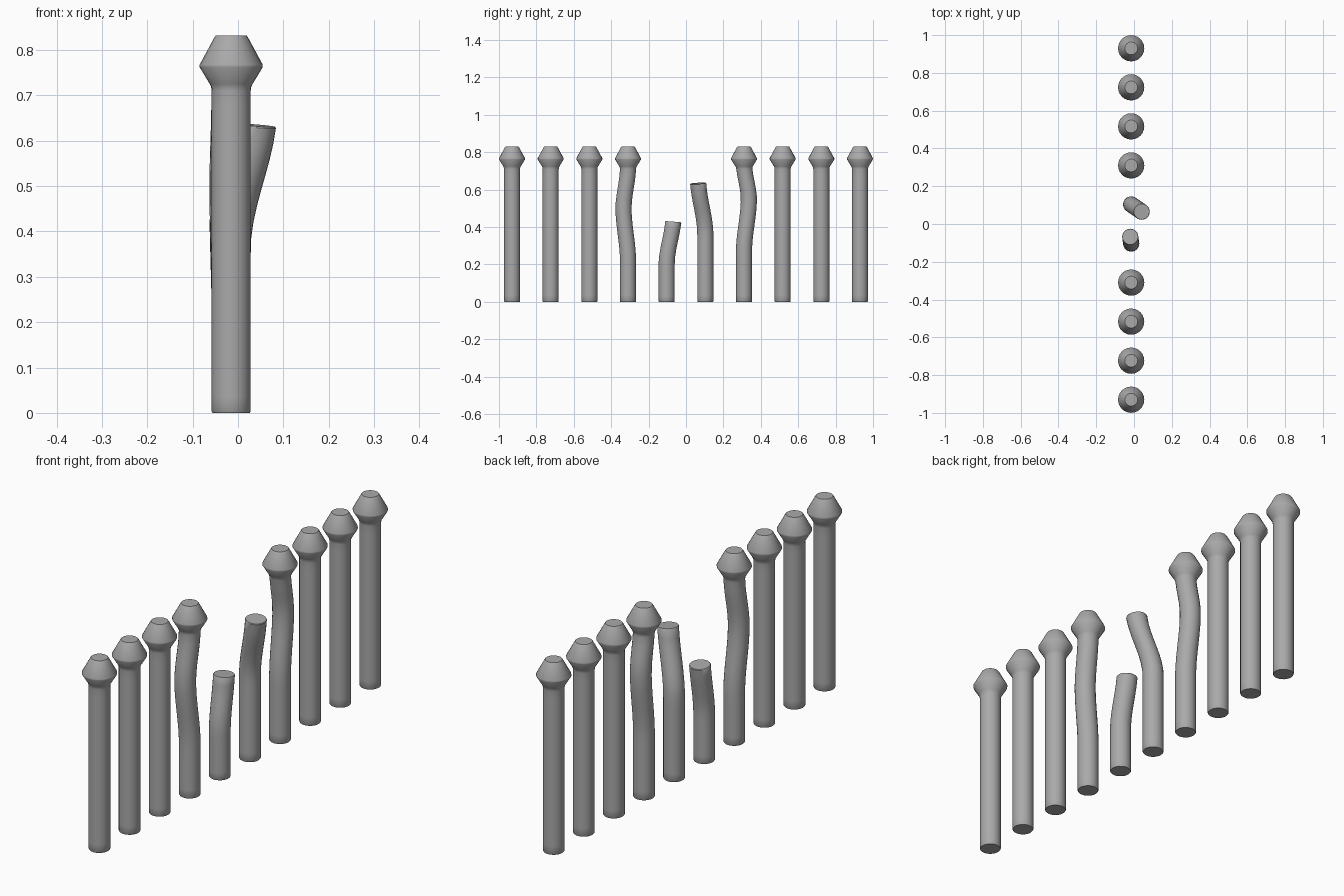
import bpy, bmesh, math

cube = bpy.data.objects.get("Cube")
if cube:
    bpy.data.objects.remove(cube, do_unlink=True)

X0 = -0.015
SPACING = 0.2067
R = 0.043
SIDES = 24

iron = bpy.data.materials.new("grey iron")
iron.use_nodes = True
colour = (0.4, 0.4, 0.4, 1)
iron.diffuse_color = colour
iron.node_tree.nodes["Principled BSDF"].inputs["Base Color"].default_value = colour


def ease(t):
    t = min(max(t, 0), 1)
    return t * t * (3 - 2 * t)


def bump(z, low, peak, high):
    """Sideways swell that rises from low to peak and fades at high."""
    return ease((z - low) / (peak - low)) if z < peak else ease((high - z) / (high - peak))


def loft(name, y, rings, bend, tilt=(0, 0)):
    """Join round rings (height, radius) along a bent axis; tilt slopes the last two."""
    bm = bmesh.new()
    loops = []
    for i, (z, r) in enumerate(rings):
        dx, dy = bend(z)
        sx, sy = tilt if i >= len(rings) - 2 else (0, 0)
        loop = []
        for k in range(SIDES):
            a = math.tau * k / SIDES
            px, py = r * math.cos(a), r * math.sin(a)
            loop.append(bm.verts.new((X0 + dx + px, y + dy + py, z + sx * px + sy * py)))
        loops.append(loop)
    for a, b in zip(loops, loops[1:]):
        for k in range(SIDES):
            n = (k + 1) % SIDES
            bm.faces.new((a[k], a[n], b[n], b[k]))
    bm.faces.new(loops[0][::-1])
    bm.faces.new(loops[-1])
    mesh = bpy.data.meshes.new(name)
    bm.to_mesh(mesh)
    bm.free()
    mesh.materials.append(iron)
    obj = bpy.data.objects.new(name, mesh)
    bpy.context.collection.objects.link(obj)
    bpy.ops.object.select_all(action="DESELECT")
    obj.select_set(True)
    bpy.context.view_layer.objects.active = obj
    bpy.ops.object.shade_smooth_by_angle(angle=math.radians(35))


def shaft(top, steps):
    return [(0, R - 0.002), (0.003, R)] + [(top * i / steps, R) for i in range(1, steps + 1)]


# Flared finial on top of each whole post
finial = [(0.718, 0.044), (0.725, 0.047), (0.762, 0.0695), (0.768, 0.0695),
          (0.828, 0.037), (0.832, 0.034)]


def straight(z):
    return 0, 0


def bent_front(z):
    b = bump(z, 0.22, 0.5, 0.72)
    return -0.005 * b, -0.024 * b


def bent_back(z):
    b = bump(z, 0.27, 0.55, 0.74)
    return -0.003 * b, 0.026 * b


# Whole posts, straight at the ends and bowed beside the gap
for side, bowed in ((-1, bent_front), (1, bent_back)):
    word = "front" if side < 0 else "back"
    for i in range(1, 5):
        bend = bowed if i == 1 else straight
        kind = "bowed" if i == 1 else "straight"
        loft(f"{word}_{kind}_post_{i}", side * SPACING * (i + 0.5),
             shaft(0.71, 20) + finial, bend)


# Snapped posts in the gap
def short_bend(z):
    b = ease((z - 0.2) / 0.26)
    return -0.005 * b, 0.037 * b


def tall_bend(z):
    b = ease((z - 0.36) / 0.3)
    return 0.057 * b, -0.039 * b


loft("short_broken_post", -SPACING / 2, shaft(0.426, 14) + [(0.429, R - 0.002)],
     short_bend, (0, -0.08))
loft("tall_broken_post", SPACING / 2, shaft(0.631, 18) + [(0.634, R - 0.002)],
     tall_bend, (-0.08, 0.05))
